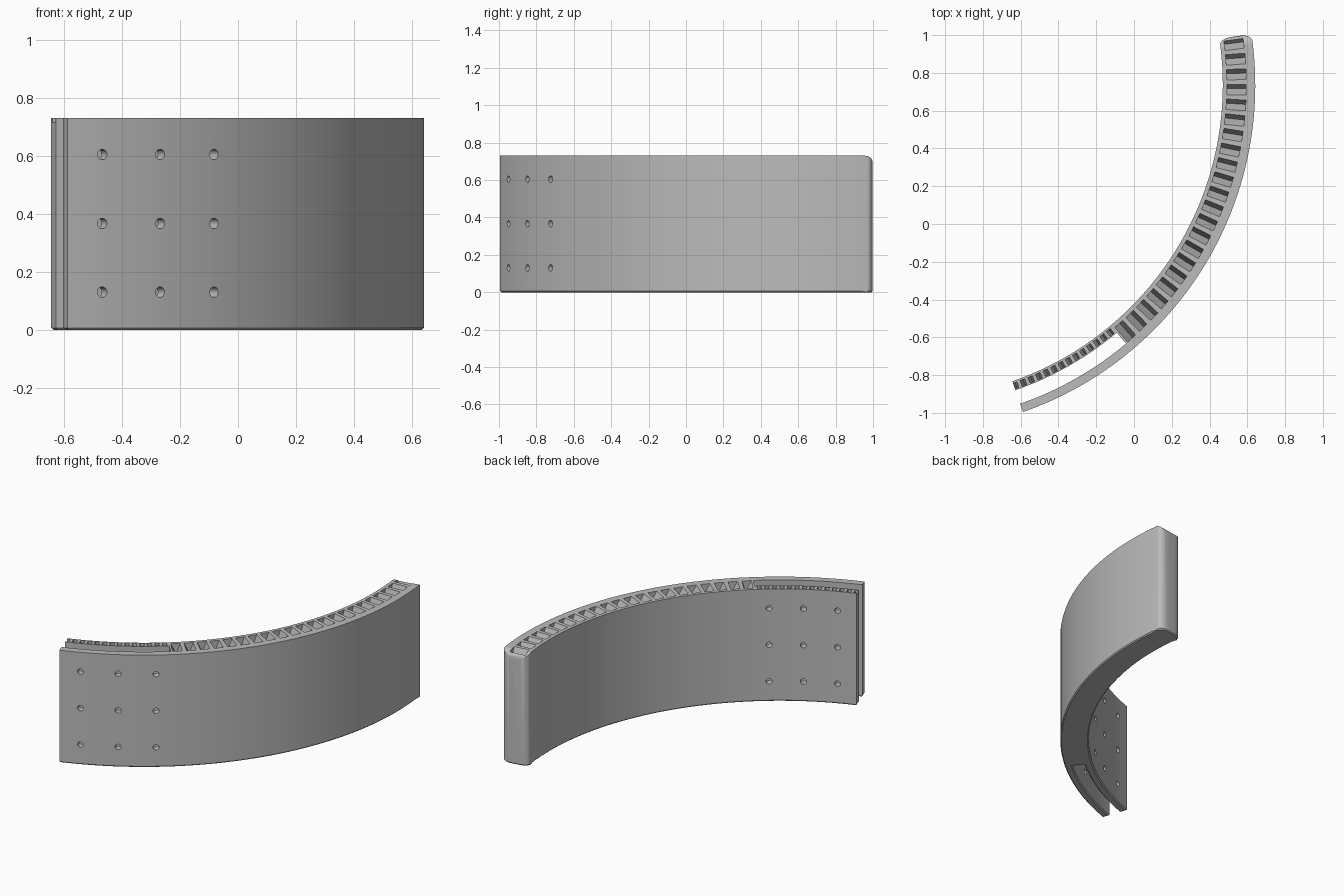
import bpy, bmesh
from math import radians, cos, sin, pi
from mathutils import Vector

if "Cube" in bpy.data.objects:
    bpy.data.objects.remove(bpy.data.objects["Cube"])

CENTRE = Vector((-1.19, 0.735, 0))
R_IN, R_OUT = 1.66, 1.832
SLOT_IN, SLOT_OUT = 1.71, 1.786
START, SLOT_END, END = radians(-70.8), radians(-50), radians(8.5)
HEIGHT = 0.73


def polar(r, a, z=0.0):
    return CENTRE + Vector((r * cos(a), r * sin(a), z))


def arc(r, a0, a1, n):
    return [polar(r, a0 + (a1 - a0) * i / n) for i in range(n + 1)]


def prism(bm, lower, upper):
    """Close two matching loops into a solid."""
    lo = [bm.verts.new(p) for p in lower]
    hi = [bm.verts.new(p) for p in upper]
    bm.faces.new(lo[::-1])
    bm.faces.new(hi)
    n = len(lo)
    for i in range(n):
        j = (i + 1) % n
        bm.faces.new((lo[i], lo[j], hi[j], hi[i]))


def radial_prism(bm, angle, r0, r1, section):
    """Extrude a (tangent, height) section along the radius at an angle."""
    tangent = Vector((-sin(angle), cos(angle), 0))
    loops = [[polar(r, angle, z) + tangent * t for t, z in section] for r in (r0, r1)]
    prism(bm, *loops)


def finish(bm, name):
    bmesh.ops.recalc_face_normals(bm, faces=bm.faces)
    mesh = bpy.data.meshes.new(name)
    bm.to_mesh(mesh)
    bm.free()
    obj = bpy.data.objects.new(name, mesh)
    bpy.context.collection.objects.link(obj)
    return obj


# Curved body with a slot that splits one end into two plates
outline = (arc(R_OUT, START, END, 72) + arc(R_IN, END, START, 72)
           + arc(SLOT_IN, START, SLOT_END, 20) + arc(SLOT_OUT, SLOT_END, START, 20))
bm = bmesh.new()
prism(bm, outline, [p + Vector((0, 0, HEIGHT)) for p in outline])
bmesh.ops.recalc_face_normals(bm, faces=bm.faces)

# Rounded upright corners at the closed end
corners = (polar(R_OUT, END), polar(R_IN, END))
upright = [e for e in bm.edges
           if abs(e.verts[0].co.z - e.verts[1].co.z) > 0.1
           and any((e.verts[0].co.xy - c.xy).length < 0.001 for c in corners)]
bmesh.ops.bevel(bm, geom=upright, offset=0.06, segments=8, profile=0.5, affect='EDGES')

# Small chamfer around the bottom
bottom = [e for e in bm.edges if all(v.co.z < 0.001 for v in e.verts)
          and any(abs(f.normal.z) < 0.5 for f in e.link_faces)]
bmesh.ops.bevel(bm, geom=bottom, offset=0.007, segments=1, affect='EDGES')
body = finish(bm, "curved_segment")

# Cutters: grooves, bolt holes, end rounding
cut = bmesh.new()


def groove(angle, r0, r1, width, depth):
    top = HEIGHT + 0.02
    section = [(-width / 2, top), (-width / 2, HEIGHT), (width * 0.1, HEIGHT - depth),
               (width / 2, HEIGHT), (width / 2, top)]
    radial_prism(cut, angle, r0, r1, section)


MAIN = 22
for i in range(MAIN):
    a = SLOT_END + radians(1.3) + (END - SLOT_END - radians(2.6)) * i / (MAIN - 1)
    groove(a, 1.682, 1.784, 0.056, 0.065)

SMALL = 14
for i in range(SMALL):
    a = START + radians(0.3) + (SLOT_END - START - radians(1.2)) * i / (SMALL - 1)
    groove(a, 1.671, 1.703, 0.027, 0.05)

circle = [(0.018 * cos(2 * pi * k / 20), 0.018 * sin(2 * pi * k / 20)) for k in range(20)]
for degrees in (-66.8, -59.8, -52.8):
    for z in (0.13, 0.367, 0.605):
        radial_prism(cut, radians(degrees), 1.6, 1.9, [(t, z + h) for t, h in circle])

cutters = [finish(cut, "groove_and_hole_cutter")]

# Rounding of the top edge at the closed end
ROUND = 0.05
curve = [(-ROUND + ROUND * sin(k * pi / 16), HEIGHT - ROUND + ROUND * cos(k * pi / 16))
         for k in range(9)]
section = curve + [(0.05, HEIGHT - ROUND), (0.05, HEIGHT + 0.05), (-ROUND, HEIGHT + 0.05)]
cut = bmesh.new()
radial_prism(cut, END, 1.6, 1.9, section)
cutters.append(finish(cut, "end_rounding_cutter"))

bpy.context.view_layer.objects.active = body
for cutter in cutters:
    mod = body.modifiers.new("cut", 'BOOLEAN')
    mod.operation = 'DIFFERENCE'
    mod.solver = 'EXACT'
    mod.object = cutter
    bpy.ops.object.modifier_apply(modifier=mod.name)
    bpy.data.objects.remove(cutter)

# Single grey finish
grey = bpy.data.materials.new("grey")
grey.use_nodes = True
colour = (0.5, 0.5, 0.5, 1)
grey.diffuse_color = colour
grey.node_tree.nodes["Principled BSDF"].inputs["Base Color"].default_value = colour
body.data.materials.clear()
body.data.materials.append(grey)

bpy.ops.object.select_all(action='DESELECT')
body.select_set(True)
bpy.ops.object.shade_smooth_by_angle(angle=radians(25))
